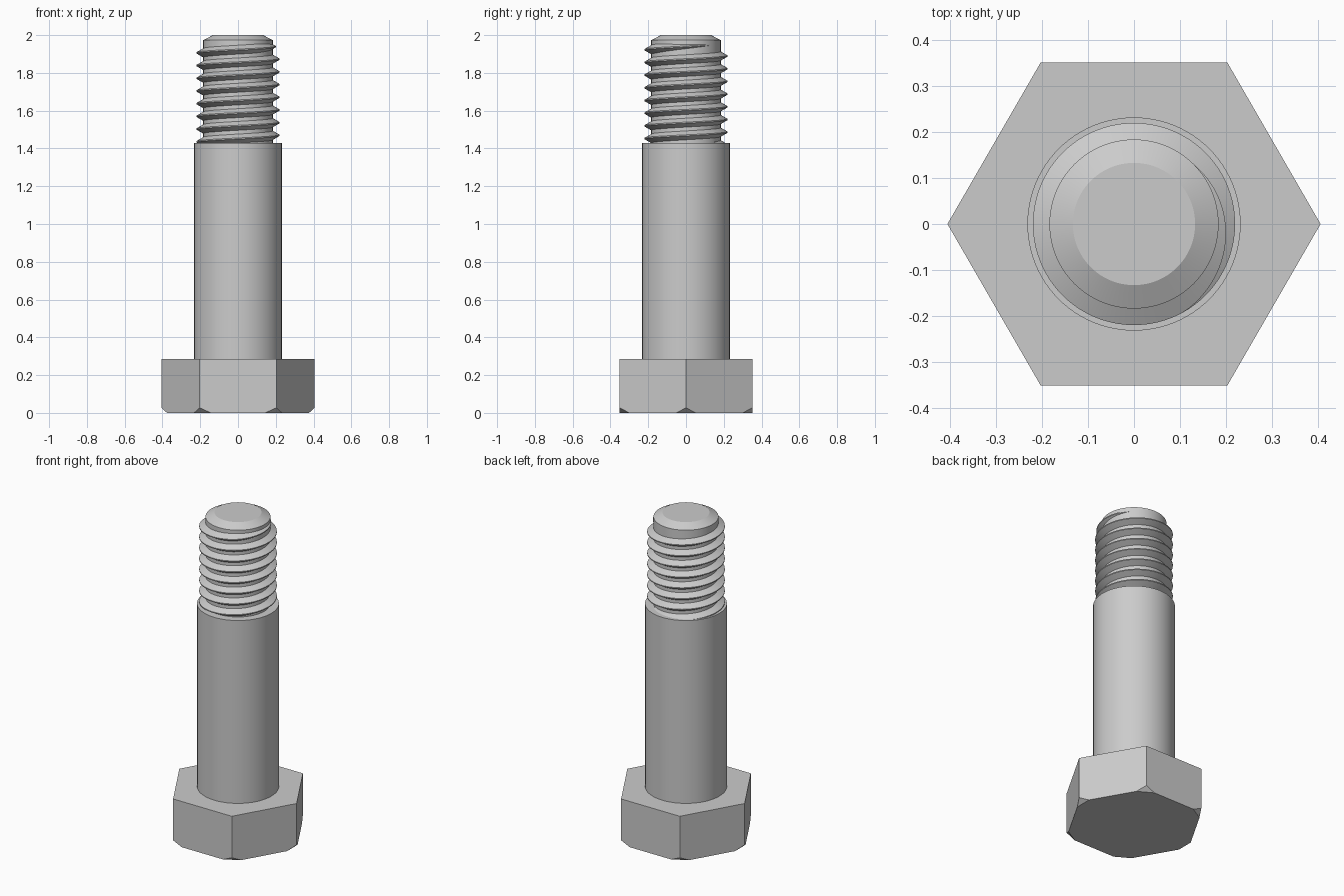
import bpy, bmesh, math
from mathutils import Vector

if "Cube" in bpy.data.objects:
    bpy.data.objects.remove(bpy.data.objects["Cube"], do_unlink=True)

HEAD_TOP, SHANK_TOP, TIP = 0.286, 1.43, 2.0
HEX_R, SHANK_R, CORE_R, CREST_R = 0.406, 0.232, 0.184, 0.22
SEG = 96

steel = bpy.data.materials.new("steel grey")
steel.use_nodes = True
grey = (0.6, 0.6, 0.6, 1)
steel.diffuse_color = grey
steel.node_tree.nodes["Principled BSDF"].inputs["Base Color"].default_value = grey


def finish(name, bm, smooth=True):
    bmesh.ops.recalc_face_normals(bm, faces=bm.faces)
    mesh = bpy.data.meshes.new(name)
    bm.to_mesh(mesh)
    bm.free()
    mesh.materials.append(steel)
    obj = bpy.data.objects.new(name, mesh)
    bpy.context.collection.objects.link(obj)
    if smooth:
        bpy.ops.object.select_all(action='DESELECT')
        obj.select_set(True)
        bpy.context.view_layer.objects.active = obj
        bpy.ops.object.shade_smooth_by_angle(angle=math.radians(25))
    return obj


def loft(bm, rings, closed):
    """Skin a list of equal point rings and cap the two ends."""
    rings = [[bm.verts.new(p) for p in ring] for ring in rings]
    n = len(rings[0])
    for a, b in zip(rings, rings[1:]):
        for i in range(n):
            j = (i + 1) % n
            bm.faces.new((a[i], a[j], b[j], b[i]))
    if closed:
        bm.faces.new(rings[0])
        bm.faces.new(rings[-1])


def polar(r, a, z):
    return Vector((r * math.cos(a), r * math.sin(a), z))


def circle(r, z, n=SEG):
    return [polar(r, math.tau * i / n, z) for i in range(n)]


# Hexagonal head, its lower corners sliced off at a slant
bm = bmesh.new()
loft(bm, [circle(HEX_R, 0, 6), circle(HEX_R, HEAD_TOP, 6)], True)
for k in range(6):
    a = math.tau * k / 6
    cut = bmesh.ops.bisect_plane(
        bm, geom=bm.verts[:] + bm.edges[:] + bm.faces[:],
        plane_co=polar(HEX_R, a, 0.027), plane_no=polar(0.027, a, -0.03),
        clear_outer=True)
    edges = [e for e in cut["geom_cut"] if isinstance(e, bmesh.types.BMEdge)]
    bmesh.ops.holes_fill(bm, edges=[e for e in bm.edges if e.is_boundary] or edges)
finish("hex_head", bm, smooth=False)

# Plain shank, stepping in to the threaded core with a chamfered tip
bm = bmesh.new()
loft(bm, [circle(r, z) for r, z in (
    (SHANK_R, HEAD_TOP), (SHANK_R, SHANK_TOP), (CORE_R, SHANK_TOP),
    (CORE_R, TIP - 0.027), (0.133, TIP))], True)
finish("shank_and_core", bm)

# Right-handed V thread, running out into the core near the tip
PITCH, END_Z = 0.0672, 1.95
end, fade = math.radians(55), math.radians(115)
turns = 8
steps = turns * SEG
bm = bmesh.new()
rings = []
for s in range(steps + 1):
    a = end - math.tau * turns * (1 - s / steps)
    z = END_Z + PITCH * (a - end) / math.tau
    k = min(1, (end - a) / fade)
    crest = CORE_R - 0.004 + (CREST_R - CORE_R + 0.004) * k
    wide = 0.004 + 0.023 * k
    rings.append([polar(CORE_R - 0.006, a, z - wide), polar(crest, a, z - 0.003),
                  polar(crest, a, z + 0.003), polar(CORE_R - 0.006, a, z + wide)])
loft(bm, rings, True)
finish("screw_thread", bm)
